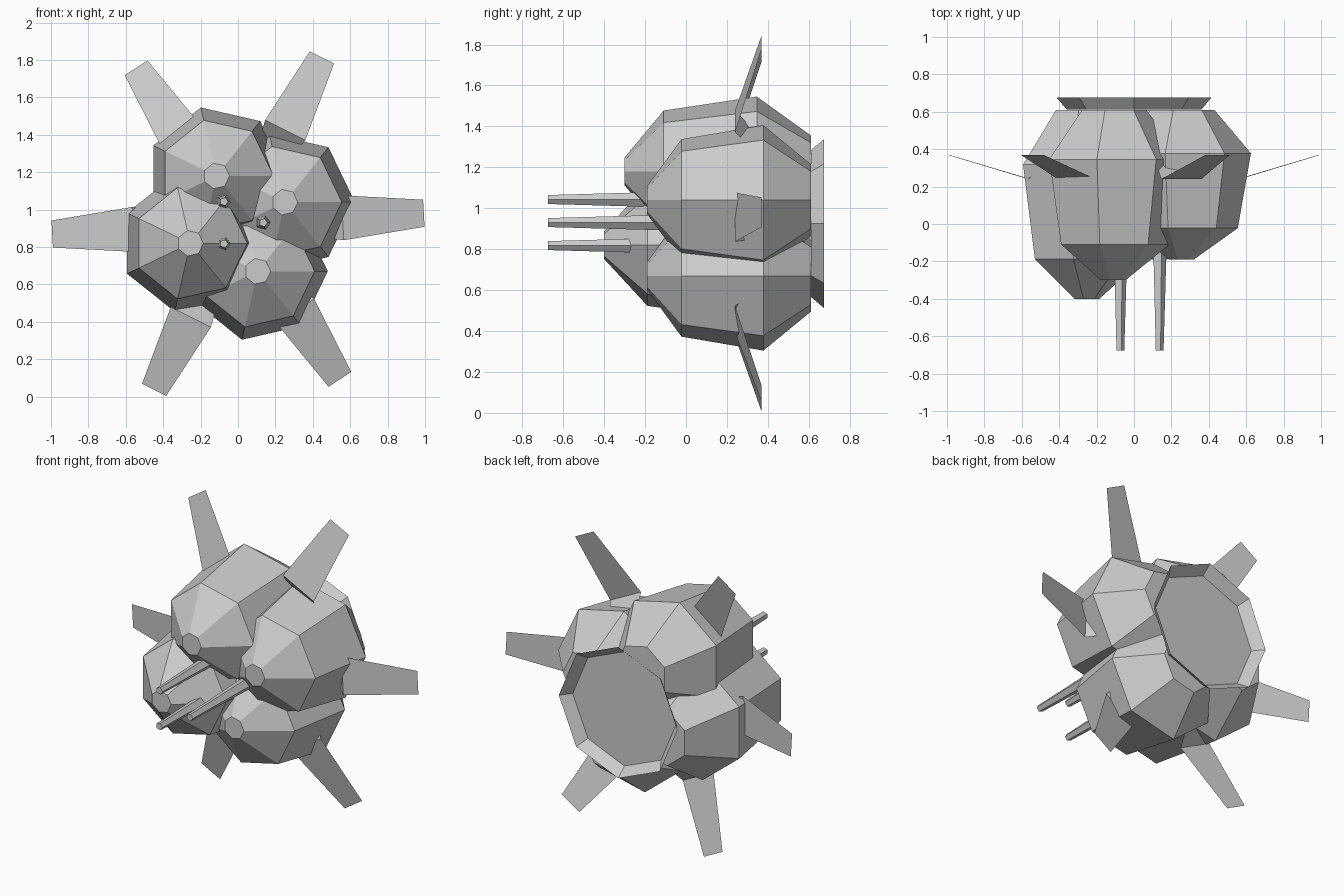
import bpy, bmesh
from math import sin, cos, pi, radians

if "Cube" in bpy.data.objects:
    bpy.data.objects.remove(bpy.data.objects["Cube"])

CZ = 0.925  # height of the cluster's axis


def add(name, verts, faces):
    me = bpy.data.meshes.new(name)
    me.from_pydata(verts, [], faces)
    ob = bpy.data.objects.new(name, me)
    bpy.context.collection.objects.link(ob)
    return ob


def lathe(name, cx, cz, profile, n, cap_front=True, cap_back=True):
    """Revolve (y, radius) pairs around an axis parallel to y."""
    verts = [(cx + r * cos(2 * pi * i / n), y, cz + r * sin(2 * pi * i / n))
             for y, r in profile for i in range(n)]
    faces = []
    for k in range(len(profile) - 1):
        for i in range(n):
            j = (i + 1) % n
            faces.append((k * n + i, k * n + j, (k + 1) * n + j, (k + 1) * n + i))
    if cap_front:
        faces.append(tuple(reversed(range(n))))
    if cap_back:
        last = (len(profile) - 1) * n
        faces.append(tuple(range(last, last + n)))
    ob = add(name, verts, faces)
    bm = bmesh.new()
    bm.from_mesh(ob.data)
    bmesh.ops.recalc_face_normals(bm, faces=bm.faces)
    bm.to_mesh(ob.data)
    bm.free()
    return ob


# four seven-sided pods, differing in how far forward they reach
BACK = 0.61
for name, x, z, front in (("pod_top", -0.115, 1.18, -0.30),
                          ("pod_left", -0.255, 0.82, -0.40),
                          ("pod_right", 0.25, 1.04, -0.19),
                          ("pod_bottom", 0.105, 0.67, -0.19)):
    length = BACK - front
    lathe(name, x, z, [(front, 0.07), (front + 0.21 * length, 0.305),
                       (front + 0.71 * length, 0.375), (BACK, 0.18)], 7)

# flared dish at the back, open to the rear
lathe("rear_dish", 0, CZ, [(0.612, 0.36), (0.675, 0.413)], 8, cap_back=False)

# three front prongs
for k in range(3):
    a = radians(120 * k)
    lathe(f"prong_{k + 1}", -0.005 + 0.14 * cos(a), 0.93 + 0.13 * sin(a),
          [(-0.675, 0.023), (0.0, 0.043)], 5)

# six thin bent fins: (radius, y, half width) from root to tip
FIN = [(0.45, 0.34, 0.10), (0.56, 0.24, 0.12), (0.995, 0.37, 0.0725)]
for k in range(6):
    a = radians(3.2 + 60 * k)
    verts = [(r * cos(a) - s * w * sin(a), y, CZ + r * sin(a) + s * w * cos(a))
             for r, y, w in FIN for s in (-1, 1)]
    add(f"fin_{k + 1}", verts, [(0, 1, 3, 2), (2, 3, 5, 4)])
